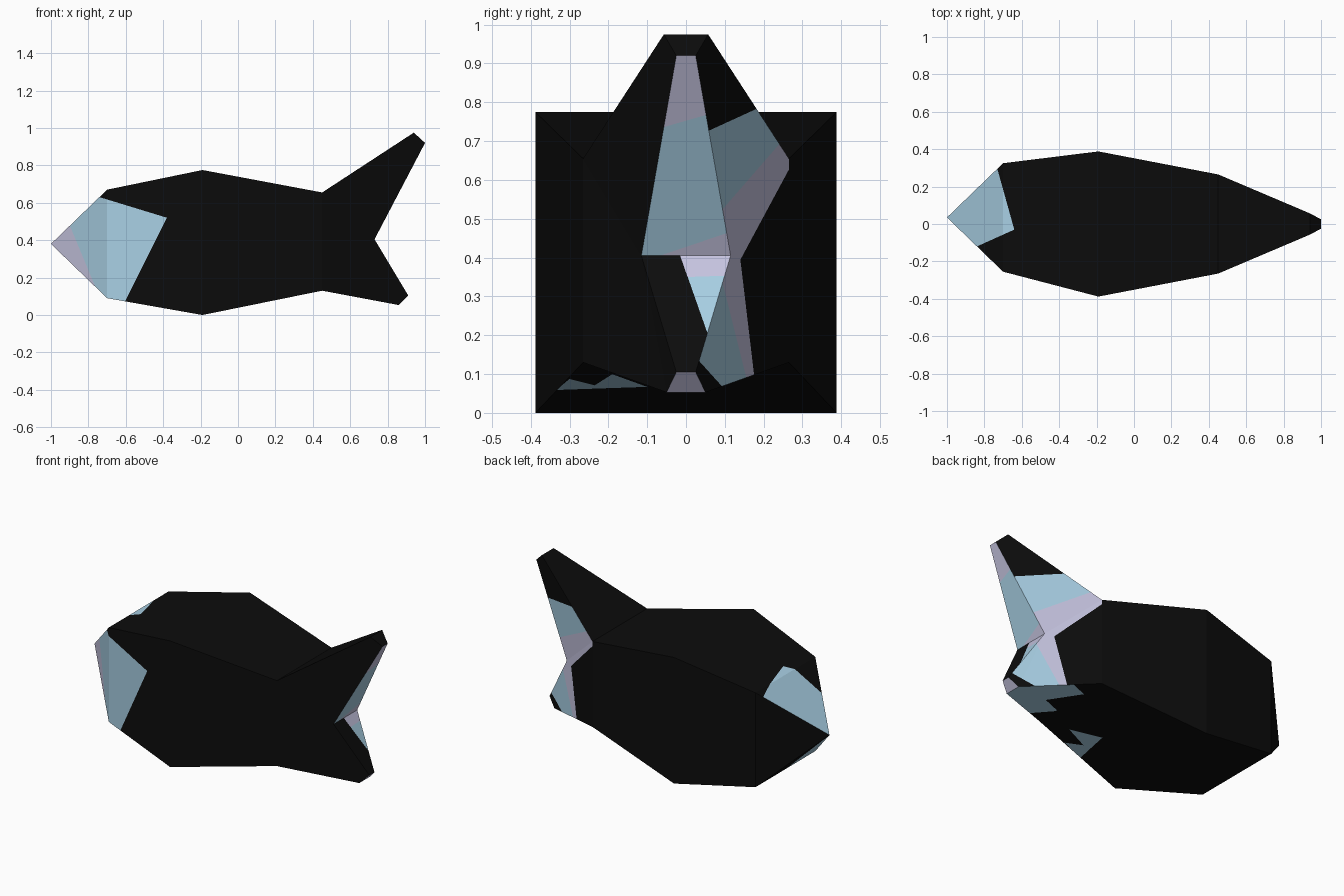
import bpy, bmesh
from mathutils import Vector

if "Cube" in bpy.data.objects:
    bpy.data.objects.remove(bpy.data.objects["Cube"])

def material(name, col):
    m = bpy.data.materials.new(name)
    m.diffuse_color = (*col, 1)
    m.use_nodes = True
    m.node_tree.nodes["Principled BSDF"].inputs["Base Color"].default_value = m.diffuse_color
    return m

MATS = [material("black", (0.0037, 0.0037, 0.0037)),
        material("pale_blue", (0.39, 0.62, 0.77)),
        material("lavender", (0.56, 0.55, 0.74))]
BLUE, LAV = 1, 2

bm = bmesh.new()
part = bm.faces.layers.int.new("part")
ids = {}

def face(name, *vs):
    f = bm.faces.new(vs)
    f[part] = ids.setdefault(name, len(ids) + 1)

def pair(x, z, h, yc=0.0):
    """Two points mirrored across the body: front (-y) and back (+y)."""
    return [bm.verts.new((x, yc - h, z)), bm.verts.new((x, yc + h, z))]

def section(x, z0, z1, h, yc=0.0):
    return pair(x, z0, h, yc), pair(x, z1, h, yc)

def strip(name, a, b):
    face(name, a[0], a[1], b[1], b[0])

# Body: nose point, then square sections
nose = bm.verts.new((-1, 0.035, 0.38))
head = section(-0.70, 0.09, 0.67, 0.29, 0.035)
belly = section(-0.19, 0.0, 0.775, 0.388)
root = section(0.45, 0.13, 0.655, 0.265)

face("nose_bottom", nose, *head[0])
face("nose_top", nose, *head[1])
for s, side in enumerate(("front", "back")):
    face("nose_" + side, nose, head[0][s], head[1][s])
for a, b, n in ((head, belly, "head"), (belly, root, "body")):
    strip(n + "_bottom", a[0], b[0])
    strip(n + "_top", a[1], b[1])
    for s, side in enumerate(("front", "back")):
        face(n + "_" + side, a[0][s], b[0][s], b[1][s], a[1][s])

# Forked tail
notch = pair(0.73, 0.405, 0.115)
up_out, up_in = pair(0.94, 0.975, 0.057), pair(1.0, 0.92, 0.025)
lo_out, lo_in = pair(0.86, 0.053, 0.05), pair(0.91, 0.105, 0.025)
for n, base, out, inn in (("upper", root[1], up_out, up_in),
                          ("lower", root[0], lo_out, lo_in)):
    strip(n + "_outer", base, out)
    strip(n + "_tip", out, inn)
    strip(n + "_inner", inn, notch)
    for s, side in enumerate(("front", "back")):
        face(n + "_" + side, base[s], out[s], inn[s], notch[s])
for s, side in enumerate(("front", "back")):
    face("tail_" + side, root[0][s], root[1][s], notch[s])

bmesh.ops.recalc_face_normals(bm, faces=bm.faces[:])
bmesh.ops.triangulate(bm, faces=[f for f in bm.faces if f[part] in
                      (ids["upper_back"], ids["lower_back"], ids["upper_front"], ids["lower_front"])])

def paint(name, axis, mat, poly=None):
    """Cut a convex patch, projected along an axis, into a part and colour it."""
    pid = ids[name]
    u, v = [i for i in range(3) if i != axis]
    planes = []
    if poly:
        def pt(p):
            q = Vector((0, 0, 0))
            q[u], q[v] = p
            return q
        pts = [pt(p) for p in poly]
        mid = sum(pts, Vector()) / len(pts)
        ax = Vector((0, 0, 0))
        ax[axis] = 1
        for a, b in zip(pts, pts[1:] + pts[:1]):
            n = (b - a).cross(ax).normalized()
            planes.append((a, n if n.dot(mid - a) > 0 else -n))

    def inside(k):
        return [f for f in bm.faces if f[part] == pid and
                all(n.dot(f.calc_center_median() - a) > 0 for a, n in planes[:k])]

    for k, (a, n) in enumerate(planes):
        fs = inside(k)
        if not fs:
            return
        geom = fs + list({e for f in fs for e in f.edges}) + list({w for f in fs for w in f.verts})
        bmesh.ops.bisect_plane(bm, geom=geom, dist=1e-5, plane_co=a, plane_no=n)
    for f in inside(len(planes)):
        f.material_index = mat

# Face patches
cheek = [(-1.1, 0), (-0.64, 0), (-0.38, 0.52), (-1.1, 0.74)]
paint("nose_front", 1, BLUE, cheek)
paint("head_front", 1, BLUE, cheek)
paint("nose_front", 1, LAV, [(-1.1, 0), (-0.70, 0), (-0.9, 0.48), (-1.1, 0.95)])
crown = [(-1.1, -0.237), (-0.64, -0.03), (-0.76, 0.4), (-1.1, 0.4)]
paint("nose_top", 2, BLUE, crown)
paint("head_top", 2, BLUE, crown)
paint("nose_bottom", 2, BLUE, [(-1.1, -0.4), (-0.6, -0.4), (-0.6, 0.03), (-1.1, 0.03)])

# Tail patches on the back side
paint("upper_back", 0, BLUE, [(0, 0.70), (0, 0.3), (0.35, 0.3), (0.35, 0.86)])
paint("upper_back", 0, LAV, [(0, 0.416), (0, 0.3), (0.4, 0.3), (0.4, 0.876)])
paint("tail_back", 0, LAV, [(0.1, 0.32), (0.27, 0.636), (0.27, 0.8), (0, 0.8)])
paint("tail_back", 0, LAV, [(0, 0), (0.187, 0), (0.14, 0.395), (0, 0.395)])
paint("lower_back", 0, BLUE, [(0, 0.171), (0.15, 0.005), (0.187, 0), (0.13, 0.48), (0, 0.48)])
paint("lower_back", 0, LAV, [(0.178, 0), (0.187, 0), (0.13, 0.48), (0.058, 0.48)])

# Tail patches inside the fork
paint("upper_inner", 0, BLUE)
paint("upper_inner", 0, LAV, [(-0.2, 0.695), (0.2, 0.81), (0.2, 1.1), (-0.2, 1.1)])
paint("upper_inner", 0, LAV, [(-0.2, 0.36), (0.2, 0.495), (0.2, 0.2), (-0.2, 0.2)])
paint("lower_inner", 0, BLUE, [(-0.03, 0.448), (0.062, 0.186), (0.3, 0.186), (0.3, 0.448)])
paint("lower_inner", 0, LAV, [(-0.03, 0.448), (0.004, 0.35), (0.3, 0.36), (0.3, 0.448)])
paint("lower_tip", 0, LAV)

# Underside patches
paint("lower_outer", 2, BLUE, [(0.9, -0.1), (0.9, 0.1), (0.6, 0.2), (0.45, 0.113), (0.6, -0.03)])
paint("lower_outer", 2, BLUE, [(0.9, -0.1), (0.6, -0.03), (0.44, -0.12), (0.64, -0.25)])
paint("body_bottom", 2, BLUE, [(0.1, -0.335), (0.24, -0.3), (0.16, -0.235), (0.12, -0.22)])
paint("body_bottom", 2, BLUE, [(0.12, -0.22), (0.16, -0.235), (0.30, -0.19), (0.14, -0.1)])

bm.faces.layers.int.remove(part)
mesh = bpy.data.meshes.new("fish")
bm.to_mesh(mesh)
bm.free()
for m in MATS:
    mesh.materials.append(m)
fish = bpy.data.objects.new("fish", mesh)
bpy.context.collection.objects.link(fish)
